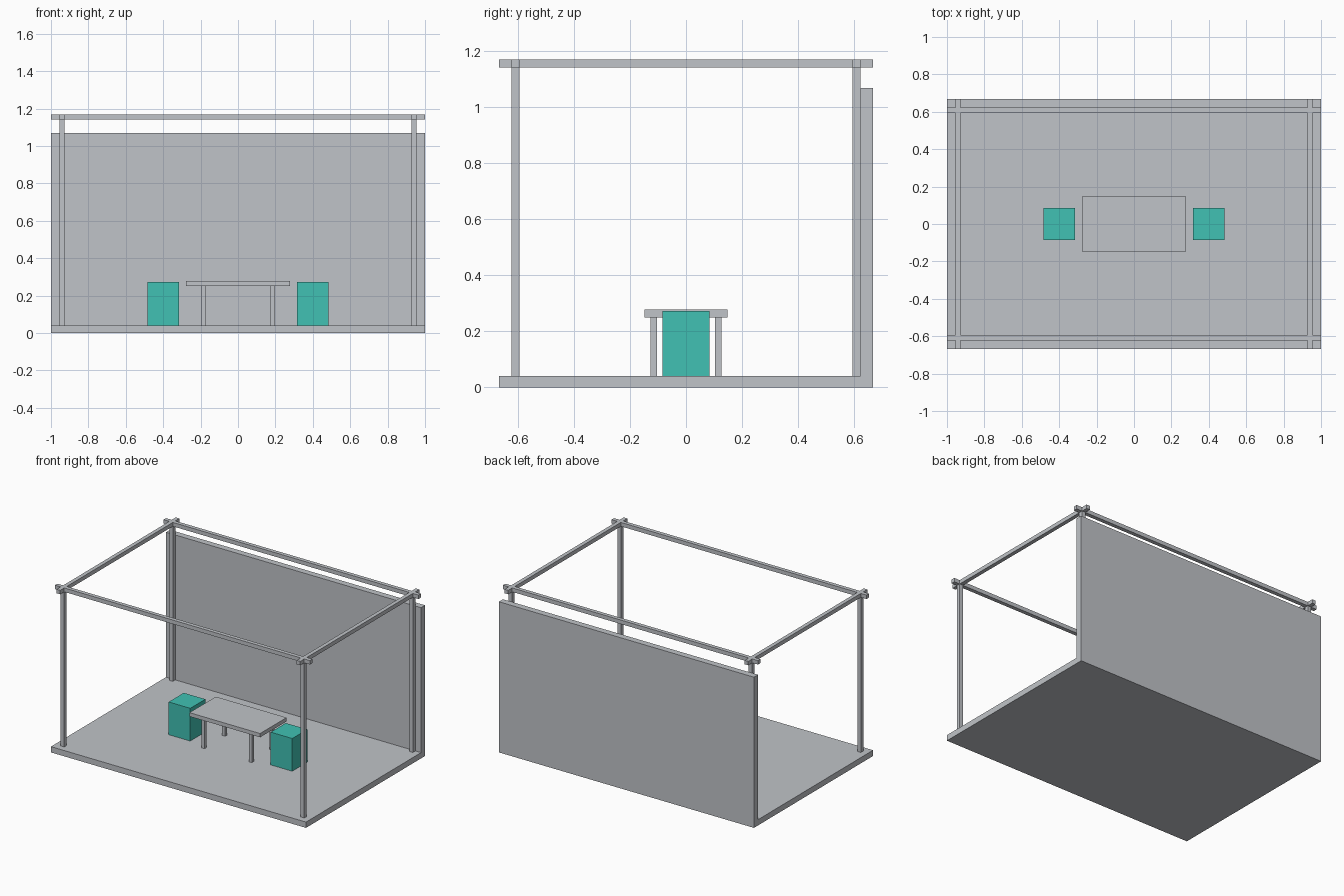
import bpy
import bmesh
from mathutils import Vector

cube = bpy.data.objects.get("Cube")
if cube:
    bpy.data.objects.remove(cube, do_unlink=True)


def material(name, colour):
    mat = bpy.data.materials.new(name)
    mat.use_nodes = True
    mat.diffuse_color = colour
    mat.node_tree.nodes["Principled BSDF"].inputs["Base Color"].default_value = colour
    return mat


grey = material("light grey", (0.53, 0.55, 0.58, 1))
teal = material("teal", (0.052, 0.533, 0.451, 1))


def add_object(name, bm, mat):
    mesh = bpy.data.meshes.new(name)
    bmesh.ops.recalc_face_normals(bm, faces=bm.faces)
    bm.to_mesh(mesh)
    bm.free()
    mesh.materials.append(mat)
    obj = bpy.data.objects.new(name, mesh)
    bpy.context.collection.objects.link(obj)
    return obj


def box(name, centre, size, z0, z1, mat=grey):
    """Box with a plan centre and plan size, between two heights."""
    bm = bmesh.new()
    bmesh.ops.create_cube(bm, size=1)
    bmesh.ops.scale(bm, vec=(*size, z1 - z0), verts=bm.verts)
    bmesh.ops.translate(bm, vec=(*centre, (z0 + z1) / 2), verts=bm.verts)
    return add_object(name, bm, mat)


half_depth = 0.667
floor_z = 0.041
wall_y = 0.622
wall_z = 1.068

# Floor and back wall: one L-shaped profile swept across the width
bm = bmesh.new()
profile = [(-half_depth, 0), (half_depth, 0), (half_depth, wall_z),
           (wall_y, wall_z), (wall_y, floor_z), (-half_depth, floor_z)]
face = bm.faces.new([bm.verts.new((-1, y, z)) for y, z in profile])
swept = bmesh.ops.extrude_face_region(bm, geom=[face])["geom"]
bmesh.ops.translate(bm, vec=Vector((2, 0, 0)),
                    verts=[v for v in swept if isinstance(v, bmesh.types.BMVert)])
add_object("floor_and_back_wall", bm, grey)

# Frame: four posts under crossing beams
bar = 0.028
post_x, post_y = 0.941, 0.608
beam_z, top_z = 1.14, 1.168
for x, side in ((-post_x, "right"), (post_x, "left")):
    box(f"{side}_beam", (x, 0), (bar, 2 * half_depth), beam_z, top_z)
    for y, end in ((-post_y, "front"), (post_y, "back")):
        box(f"{end}_{side}_post", (x, y), (bar, bar), floor_z, beam_z)
for y, end in ((-post_y, "front"), (post_y, "back")):
    box(f"{end}_beam", (0, y), (2, bar), beam_z, top_z)

# Table
table_z = 0.25
box("table_top", (0, 0), (0.554, 0.296), table_z, 0.277)
for x, side in ((-0.185, "right"), (0.185, "left")):
    for y, end in ((-0.115, "front"), (0.115, "back")):
        box(f"table_{end}_{side}_leg", (x, y), (0.023, 0.023), floor_z, table_z)

# Stools
for x, side in ((-0.4, "right"), (0.4, "left")):
    box(f"{side}_stool", (x, 0), (0.169, 0.169), floor_z, 0.273, teal)
